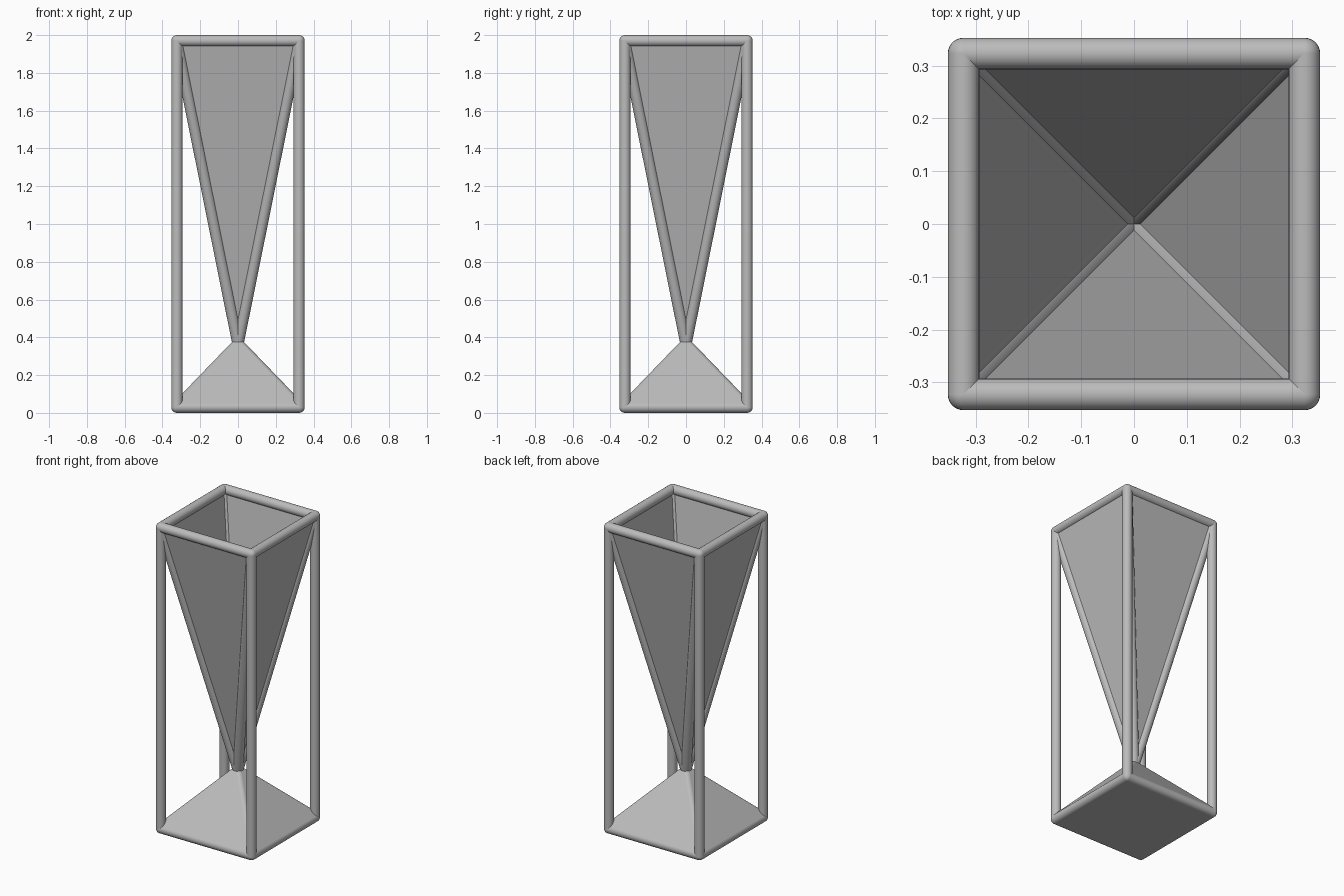
import bpy, bmesh, math
from mathutils import Vector, Matrix

cube = bpy.data.objects.get("Cube")
if cube:
    bpy.data.objects.remove(cube, do_unlink=True)

R = 0.03             # tube radius
H = 0.323            # frame half width, to tube centres
LOW, HIGH = R, 2 - R
TIP = Vector((0, 0, 0.365))
PLATE = 0.03         # funnel wall thickness

grey = bpy.data.materials.new("plain grey")
grey.use_nodes = True
colour = (0.5, 0.5, 0.5, 1)
grey.diffuse_color = colour
grey.node_tree.nodes["Principled BSDF"].inputs["Base Color"].default_value = colour


def finish(bm, name, smooth=True):
    bmesh.ops.recalc_face_normals(bm, faces=bm.faces)
    mesh = bpy.data.meshes.new(name)
    bm.to_mesh(mesh)
    bm.free()
    mesh.materials.append(grey)
    obj = bpy.data.objects.new(name, mesh)
    bpy.context.collection.objects.link(obj)
    if smooth:
        bpy.ops.object.select_all(action='DESELECT')
        obj.select_set(True)
        bpy.context.view_layer.objects.active = obj
        bpy.ops.object.shade_smooth_by_angle(angle=math.radians(35))
    return obj


def ball(bm, centre):
    bmesh.ops.create_uvsphere(bm, u_segments=24, v_segments=12, radius=R,
                              matrix=Matrix.Translation(centre))


def tube(bm, a, b):
    turn = (b - a).to_track_quat('Z', 'Y').to_matrix().to_4x4()
    bmesh.ops.create_cone(bm, cap_ends=True, segments=24, radius1=R, radius2=R,
                          depth=(b - a).length,
                          matrix=Matrix.Translation((a + b) / 2) @ turn)


def square(z):
    return [Vector((x * H, y * H, z)) for x, y in ((-1, -1), (1, -1), (1, 1), (-1, 1))]


bottom, top = square(LOW), square(HIGH)

# Round-tube frame: two square rims and four posts with ball corners
for name, ring in (("bottom_rim", bottom), ("top_rim", top)):
    bm = bmesh.new()
    for i in range(4):
        tube(bm, ring[i], ring[(i + 1) % 4])
        ball(bm, ring[i])
    finish(bm, name)

bm = bmesh.new()
for a, b in zip(bottom, top):
    tube(bm, a, b)
finish(bm, "corner_posts")

# Solid base pyramid with rounded edges
bm = bmesh.new()
for point in bottom + [TIP]:
    ball(bm, point)
hull = bmesh.ops.convex_hull(bm, input=bm.verts)
inside = [v for v in hull["geom_interior"] if isinstance(v, bmesh.types.BMVert)]
bmesh.ops.delete(bm, geom=inside, context='VERTS')
base = finish(bm, "base_pyramid")
base.modifiers.new("clean_shading", 'WEIGHTED_NORMAL').keep_sharp = True

# Open funnel with four thin walls
bm = bmesh.new()
rim = [bm.verts.new(p) for p in top]
tip = bm.verts.new(TIP)
for i in range(4):
    bm.faces.new((rim[i], tip, rim[(i + 1) % 4]))
funnel = finish(bm, "funnel_walls", smooth=False)
walls = funnel.modifiers.new("thickness", 'SOLIDIFY')
walls.thickness = PLATE
walls.offset = 0
walls.use_even_offset = True

# Rounded ribs along the funnel edges
bm = bmesh.new()
for corner in top:
    tube(bm, TIP, corner)
finish(bm, "funnel_ribs")
